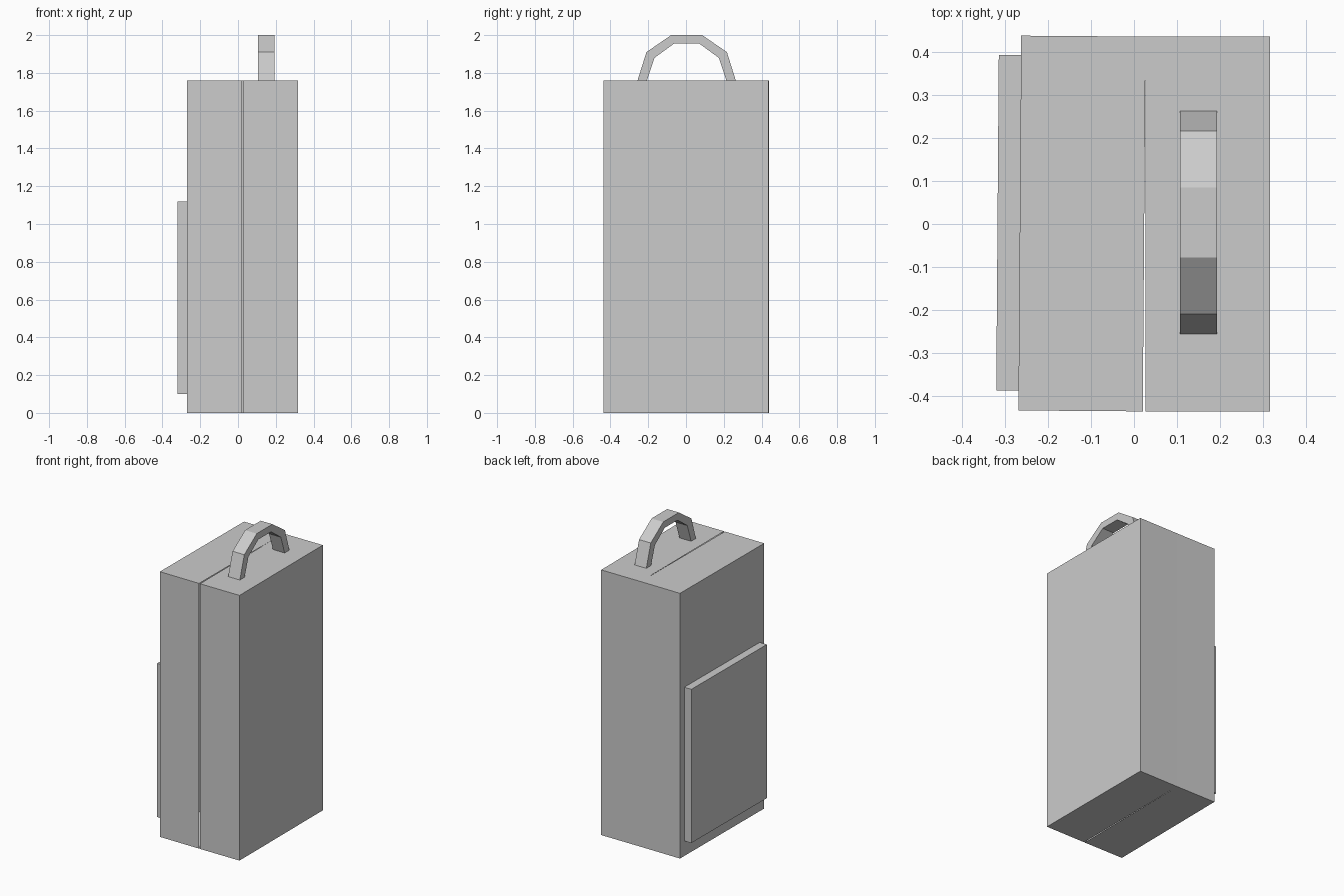
import bpy, bmesh, math
from mathutils import Matrix, Vector

if "Cube" in bpy.data.objects:
    bpy.data.objects.remove(bpy.data.objects["Cube"])

W, D, H, WALL = 0.29, 0.874, 1.76, 0.05
HINGE = Vector((0.027, 0.437, 0))
OPEN = Matrix.Translation(HINGE) @ Matrix.Rotation(math.radians(-0.43), 4, 'Z')


def finish(name, bm):
    bmesh.ops.recalc_face_normals(bm, faces=bm.faces)
    me = bpy.data.meshes.new(name)
    bm.to_mesh(me)
    bm.free()
    ob = bpy.data.objects.new(name, me)
    bpy.context.collection.objects.link(ob)
    return ob


def box(lo, hi):
    bm = bmesh.new()
    bmesh.ops.create_cube(bm, size=1)
    lo, hi = Vector(lo), Vector(hi)
    for v in bm.verts:
        v.co = (lo + hi) / 2 + v.co * (hi - lo)
    return bm


def tray(name, side):
    """Hollow half case, open towards the hinge plane at x = 0."""
    x0, x1 = sorted((0, side * W))
    bm = box((x0, -D, 0), (x1, 0, H))
    bm.normal_update()
    rim = [f for f in bm.faces if f.normal.x * side < -0.5]
    bmesh.ops.inset_region(bm, faces=rim, thickness=WALL, use_even_offset=True)
    for v in rim[0].verts:
        v.co.x += side * (W - WALL)
    return finish(name, bm)


# two halves of the case, the left one slightly ajar on the rear hinge line
right = tray("case_right_half", 1)
right.location = HINGE
left = tray("case_left_half", -1)
left.matrix_world = OPEN

# flat outer pocket on the left half
pocket = finish("outer_pocket", box((-W - 0.052, -0.828, 0.10), (-W, -0.045, 1.12)))
pocket.matrix_world = OPEN

# faceted carry handle: half profile mirrored, then extruded across x
outer = [(0.26, 1.76), (0.213, 1.91), (0.082, 2.0)]
inner = [(0.21, 1.76), (0.17, 1.88), (0.067, 1.955)]
outer += [(-y, z) for y, z in reversed(outer)]
inner += [(-y, z) for y, z in reversed(inner)]
bm = bmesh.new()
rows = [[bm.verts.new((0.107, y + 0.0035, z)) for y, z in line] for line in (outer, inner)]
for i in range(5):
    bm.faces.new((rows[0][i], rows[0][i + 1], rows[1][i + 1], rows[1][i]))
ext = bmesh.ops.extrude_face_region(bm, geom=bm.faces[:], use_keep_orig=True)
for v in ext["geom"]:
    if isinstance(v, bmesh.types.BMVert):
        v.co.x += 0.086
finish("carry_handle", bm)
